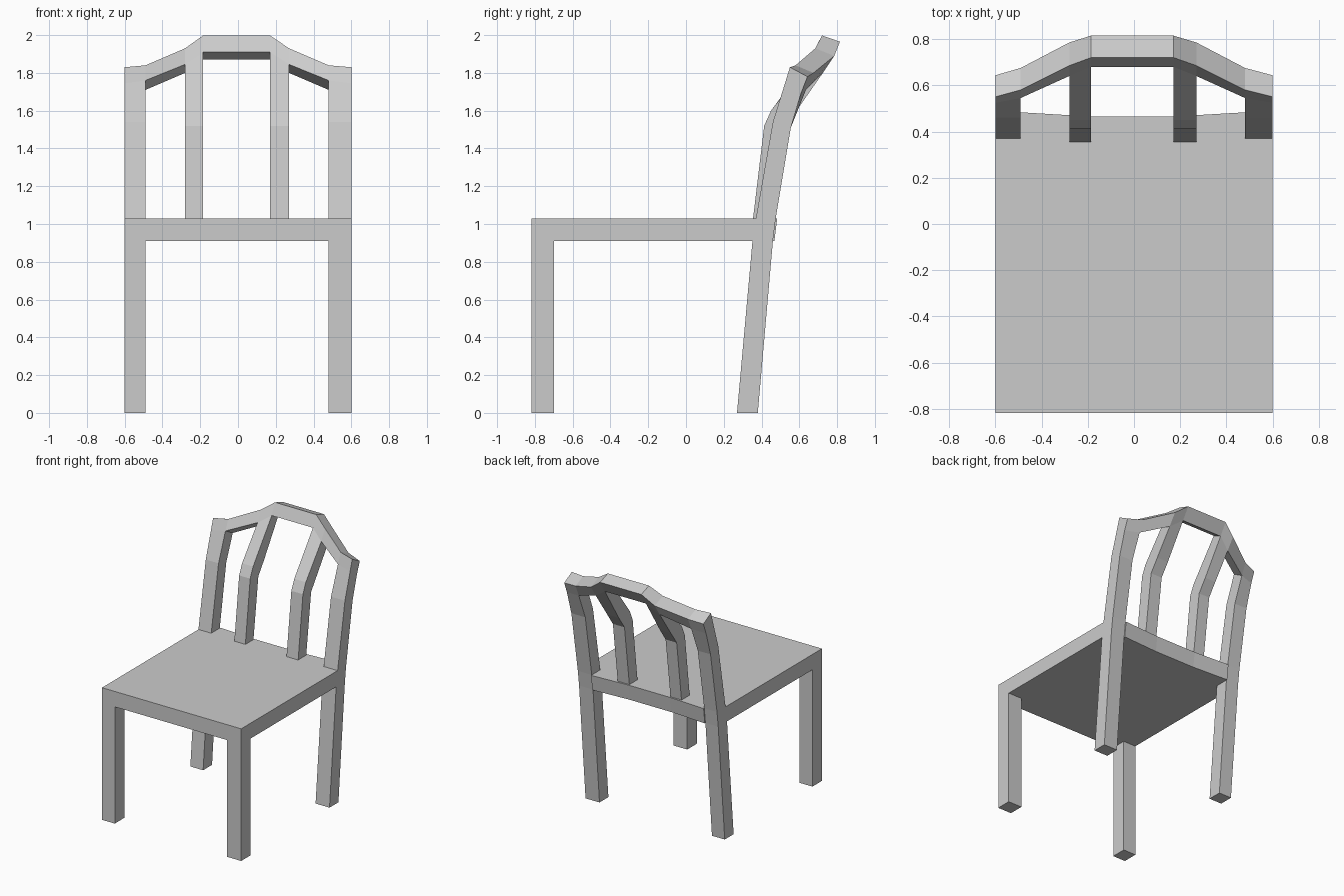
import bpy, bmesh

if "Cube" in bpy.data.objects:
    bpy.data.objects.remove(bpy.data.objects["Cube"])


def loft(name, stations):
    """Skin a solid through matching (y, z) profiles placed at rising x."""
    bm = bmesh.new()
    rings = [[bm.verts.new((x, y, z)) for y, z in prof] for x, prof in stations]
    n = len(rings[0])
    for a, b in zip(rings, rings[1:]):
        for i in range(n):
            j = (i + 1) % n
            bm.faces.new((a[i], a[j], b[j], b[i]))
    bm.faces.new(rings[0][::-1])
    bm.faces.new(rings[-1])
    bmesh.ops.remove_doubles(bm, verts=bm.verts[:], dist=1e-5)
    bmesh.ops.dissolve_degenerate(bm, edges=bm.edges[:], dist=1e-5)
    bmesh.ops.recalc_face_normals(bm, faces=bm.faces[:])
    mesh = bpy.data.meshes.new(name)
    bm.to_mesh(mesh)
    bm.free()
    obj = bpy.data.objects.new(name, mesh)
    bpy.context.collection.objects.link(obj)


# x positions: post outer, post inner, slat outer, slat inner, for each side
LEFT = (-0.60, -0.49, -0.28, -0.185)
RIGHT = (0.60, 0.48, 0.27, 0.17)

# Crest rail sections: front bottom, front top, back top, back bottom
CREST = [
    [(0.524, 1.745), (0.55, 1.83), (0.643, 1.78), (0.61, 1.695)],
    [(0.545, 1.76), (0.58, 1.84), (0.675, 1.80), (0.635, 1.71)],
    [(0.64, 1.845), (0.685, 1.93), (0.785, 1.89), (0.725, 1.80)],
    [(0.68, 1.91), (0.72, 1.998), (0.815, 1.965), (0.757, 1.872)],
]
loft("crest_rail", list(zip(LEFT, CREST)) + list(zip(RIGHT, CREST))[::-1])


# Rear leg and back post in one piece, ending under the crest
def post(i):
    c = CREST[i]
    return [(0.27, 0), (0.352, 0.91), (0.37, 1.03), (0.46, 1.54), c[0],
            c[3], (0.555, 1.51), (0.475, 1.03), (0.46, 0.91), (0.38, 0)]


# Inner back slat, bending twice on its way up to the crest
def slat(i):
    c = CREST[i]
    return [(0.355, 1.03), (0.414, 1.52), (0.45, 1.60), c[0],
            c[3], (0.585, 1.60), (0.515, 1.50), (0.455, 1.03)]


LEG = [(-0.818, 0), (-0.818, 0.91), (-0.70, 0.91), (-0.70, 0)]
for side, xs in (("left", LEFT), ("right", RIGHT)):
    loft(f"front_leg_{side}", [(xs[0], LEG), (xs[1], LEG)])
    loft(f"back_leg_post_{side}", [(xs[0], post(0)), (xs[1], post(1))])
    loft(f"back_slat_{side}", [(xs[2], slat(2)), (xs[3], slat(3))])


# Seat, notched round the rear posts and with a slightly hollow back edge
def seat(top, bottom):
    return [(-0.818, 0.91), (-0.818, 1.03), (top, 1.03), (bottom, 0.91)]


corner, outer, middle = seat(0.37, 0.352), seat(0.483, 0.468), seat(0.465, 0.45)
loft("seat", [(LEFT[0], corner), (LEFT[1], corner), (LEFT[1], outer), (LEFT[3], middle),
              (RIGHT[3], middle), (RIGHT[1], outer), (RIGHT[1], corner), (RIGHT[0], corner)])
